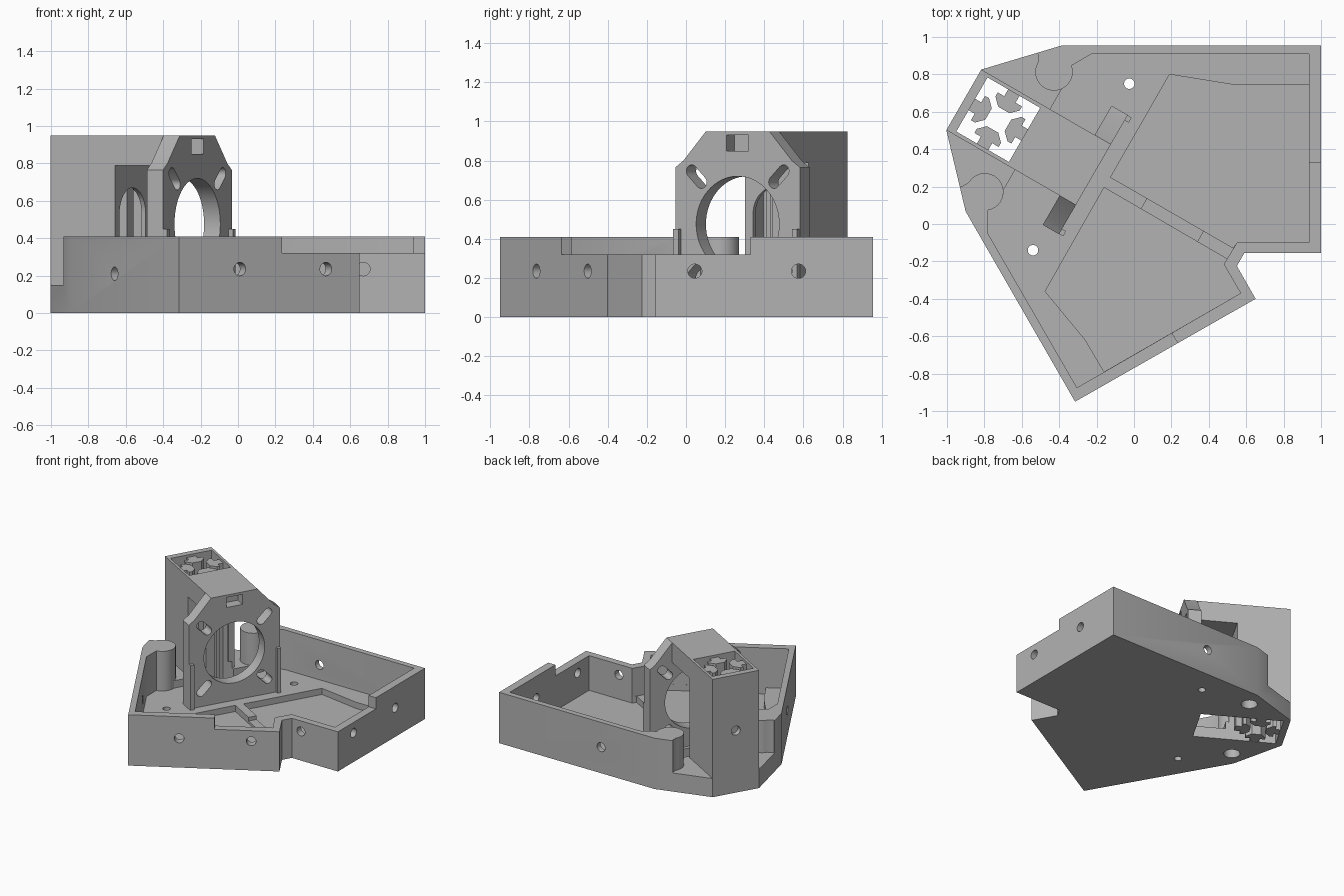
import bpy, bmesh
from math import cos, sin, pi, radians
from mathutils import Vector, Matrix

cube = bpy.data.objects.get("Cube")
if cube:
    bpy.data.objects.remove(cube)

grey = bpy.data.materials.new("grey plastic")
grey.use_nodes = True
grey.diffuse_color = (0.45, 0.45, 0.45, 1)
grey.node_tree.nodes["Principled BSDF"].inputs["Base Color"].default_value = (0.45, 0.45, 0.45, 1)

# Tower frame: u runs along the bracket's diagonal, w across it
U, V = Vector((cos(pi / 6), -0.5, 0)), Vector((0.5, cos(pi / 6), 0))
UP = Vector((0, 0, 1))
MID = 0.12


def loc(u, w, z=0):
    return U * u + V * (w + MID) + UP * z


def flat(points):
    return [Vector((x, y, 0)) for x, y in points]


def extrude(name, points, offset):
    """Closed prism from a planar outline swept along offset."""
    bm = bmesh.new()
    n = len(points)
    low = [bm.verts.new(p) for p in points]
    high = [bm.verts.new(p + offset) for p in points]
    bm.faces.new(low)
    bm.faces.new(high)
    for i in range(n):
        j = (i + 1) % n
        bm.faces.new((low[i], low[j], high[j], high[i]))
    bmesh.ops.recalc_face_normals(bm, faces=bm.faces)
    mesh = bpy.data.meshes.new(name)
    bm.to_mesh(mesh)
    bm.free()
    mesh.materials.append(grey)
    ob = bpy.data.objects.new(name, mesh)
    bpy.context.collection.objects.link(ob)
    return ob


def prism(name, points, z0, z1):
    return extrude(name, [p + UP * z0 for p in points], UP * (z1 - z0))


def block(name, u0, u1, w0, w1, z0, z1):
    return prism(name, [loc(u0, w0), loc(u1, w0), loc(u1, w1), loc(u0, w1)], z0, z1)


def rod(name, start, axis, radius, length, sides=40):
    turn = axis.to_track_quat('Z', 'Y')
    ring = [start + turn @ Vector((radius * cos(2 * pi * i / sides), radius * sin(2 * pi * i / sides), 0))
            for i in range(sides)]
    return extrude(name, ring, axis.normalized() * length)


def combine(target, tool, operation='DIFFERENCE'):
    mod = target.modifiers.new("shape", 'BOOLEAN')
    mod.operation, mod.solver, mod.object = operation, 'EXACT', tool
    bpy.context.view_layer.objects.active = target
    bpy.ops.object.modifier_apply(modifier=mod.name)
    bpy.data.objects.remove(tool)


def arc(start, end, count=14):
    """Points around the rounded pillar in the -w corner."""
    steps = [radians(start + (end - start) * i / count) for i in range(count + 1)]
    return [(-0.777 + 0.1 * cos(a), -0.37 + 0.1 * sin(a)) for a in steps]


def both(half):
    return [loc(u, w) for u, w in half] + [loc(u, -w) for u, w in reversed(half)]


# Tray outline
right_side = flat([(-0.315, -0.95), (0.65, -0.40), (0.55, -0.225), (0.59, -0.155), (1, -0.155), (1, 0.955)])
body = prism("corner_bracket",
             [loc(-1.12, 0.187), loc(-1.12, -0.187), loc(-0.813, -0.512)] + right_side + [loc(-0.813, 0.512)],
             0, 0.41)

# Main cavity and the higher shelf around the tower
rim = [loc(u, w) for u, w in arc(35, -50) + [(-0.65, -0.555)]]
rim += flat([(-0.305, -0.875), (0.57, -0.37), (0.48, -0.215), (0.55, -0.10), (0.935, -0.10), (0.935, 0.91)])
rim += [loc(u, -w) for u, w in [(-0.65, -0.555)] + arc(-50, 35)]
combine(body, prism("cavity", rim, 0.09, 0.6))
combine(body, prism("shelf", both([(-1.3, -0.41), (-0.9, -0.41)] + arc(180, 20) + [(-0.66, -0.33)]), 0.15, 0.6))

# Two sunken floors with a ridge between them
combine(body, prism("pocket", flat([(0.19, 0.80), (0.53, 0.745), (0.935, 0.745), (0.935, -0.10),
                                    (0.55, -0.10), (0.53, -0.128), (-0.125, 0.25)]), 0.04, 0.3))
combine(body, prism("pocket", flat([(-0.16, 0.195), (-0.475, -0.36), (-0.26, -0.62), (-0.16, -0.79),
                                    (0.57, -0.37), (0.48, -0.215), (0.497, -0.187)]), 0.04, 0.3))
combine(body, block("ridge_dip", -0.007, 0.34, -0.06, 0.06, 0.06, 0.3))

# Lowered rim along the front right
combine(body, prism("rim_step", flat([(0.145, -0.48), (0.265, -0.688), (1.2, -0.6), (1.2, 0.33),
                                      (0.6, 0.33), (0.3, 0)]), 0.32, 0.6))

# Tower with its bridge, then the motor plate
side = [(-1.12, 0.05), (-0.72, 0.05), (-0.72, 0.79), (-0.38, 0.79), (-0.38, 0.95), (-1.12, 0.95)]
combine(body, extrude("tower", [loc(u, -0.187, z) for u, z in side], V * 0.374), 'UNION')
half = [(0.368, 0.05), (0.368, 0.765), (0.32, 0.80), (0.187, 0.95)]
face = half + [(-w, z) for w, z in reversed(half)]
combine(body, extrude("plate", [loc(-0.42, w, z) for w, z in face], U * 0.1), 'UNION')
for s in (-1, 1):
    a, b = sorted((s * 0.335, s * 0.366))
    combine(body, block("tab", -0.33, -0.295, a, b, 0.05, 0.45), 'UNION')

# Motor opening, slanted slots and window
AXIS_Z = 0.475
combine(body, rod("motor_hole", loc(-0.5, 0, AXIS_Z), U, 0.245, 0.3, 64))
for sw in (-1, 1):
    for sz in (-1, 1):
        d = (V * sw + UP * sz).normalized()
        t = (V * sw - UP * sz).normalized()
        centre = loc(-0.5, sw * 0.243, AXIS_Z + sz * 0.243)
        ring = []
        for i in range(18):
            a = pi * (i % 9) / 8 + (pi if i > 8 else 0)
            ring.append(centre + d * (0.032 * sin(a) + (0.04 if i < 9 else -0.04)) + t * 0.032 * cos(a))
        combine(body, extrude("slot", ring, U * 0.3))
combine(body, block("window", -0.40, -0.2, -0.065, 0.065, 0.85, 0.93))

# Rail well through the tower, arched doorway and floor opening
combine(body, block("rail_well", -1.07, -0.745, -0.167, 0.167, -0.1, 1.1))
combine(body, block("floor_opening", -0.76, -0.45, -0.167, 0.167, -0.1, 0.2))
arch = [(-0.14, 0.1), (0.14, 0.1)] + [(0.14 * cos(pi * i / 20), 0.53 + 0.14 * sin(pi * i / 20)) for i in range(21)]
combine(body, extrude("doorway", [loc(-0.78, w, z) for w, z in arch], U * 0.12))

# Fixing holes: position, direction out of the wall
front_out, left_out = Vector((0.5, -0.866, 0)), Vector((-0.866, -0.5, 0))
east, north = Vector((1, 0, 0)), Vector((0, 1, 0))
holes = [((0.01, -0.765, 0.235), front_out), ((0.47, -0.503, 0.235), front_out),
         ((0.67, -0.155, 0.235), -north), ((1, 0.045, 0.235), east), ((1, 0.575, 0.235), east),
         ((0.09, 0.955, 0.21), north), ((-0.66, -0.35, 0.21), left_out), (loc(-1.12, 0, 0.5), -U)]
for place, out in holes:
    combine(body, rod("screw_hole", Vector(place) - out * 0.1, out, 0.036, 0.15))
for x, y in ((-0.025, 0.75), (-0.54, -0.14)):
    combine(body, rod("floor_hole", Vector((x, y, -0.1)), UP, 0.028, 0.3))
for w in (-0.37, 0.37):
    combine(body, rod("pillar_hole", loc(-0.777, w, -0.1), UP, 0.06, 0.4))

# Four keys that fit the rail grooves
key = [(0.172, -0.035), (0.125, -0.035), (0.125, -0.075), (0.10, -0.075), (0.06, -0.035)]
key += [(r, -s) for r, s in reversed(key)]
for i in range(4):
    c, s = cos(i * pi / 2), sin(i * pi / 2)
    prism("rail_key", [loc(-0.9075 + r * c - t * s, r * s + t * c) for r, t in key], 0.002, 0.93)

for ob in bpy.context.collection.objects:
    if ob.type == 'MESH':
        bpy.ops.object.select_all(action='DESELECT')
        ob.select_set(True)
        bpy.context.view_layer.objects.active = ob
        bpy.ops.object.shade_smooth_by_angle(angle=radians(30))
